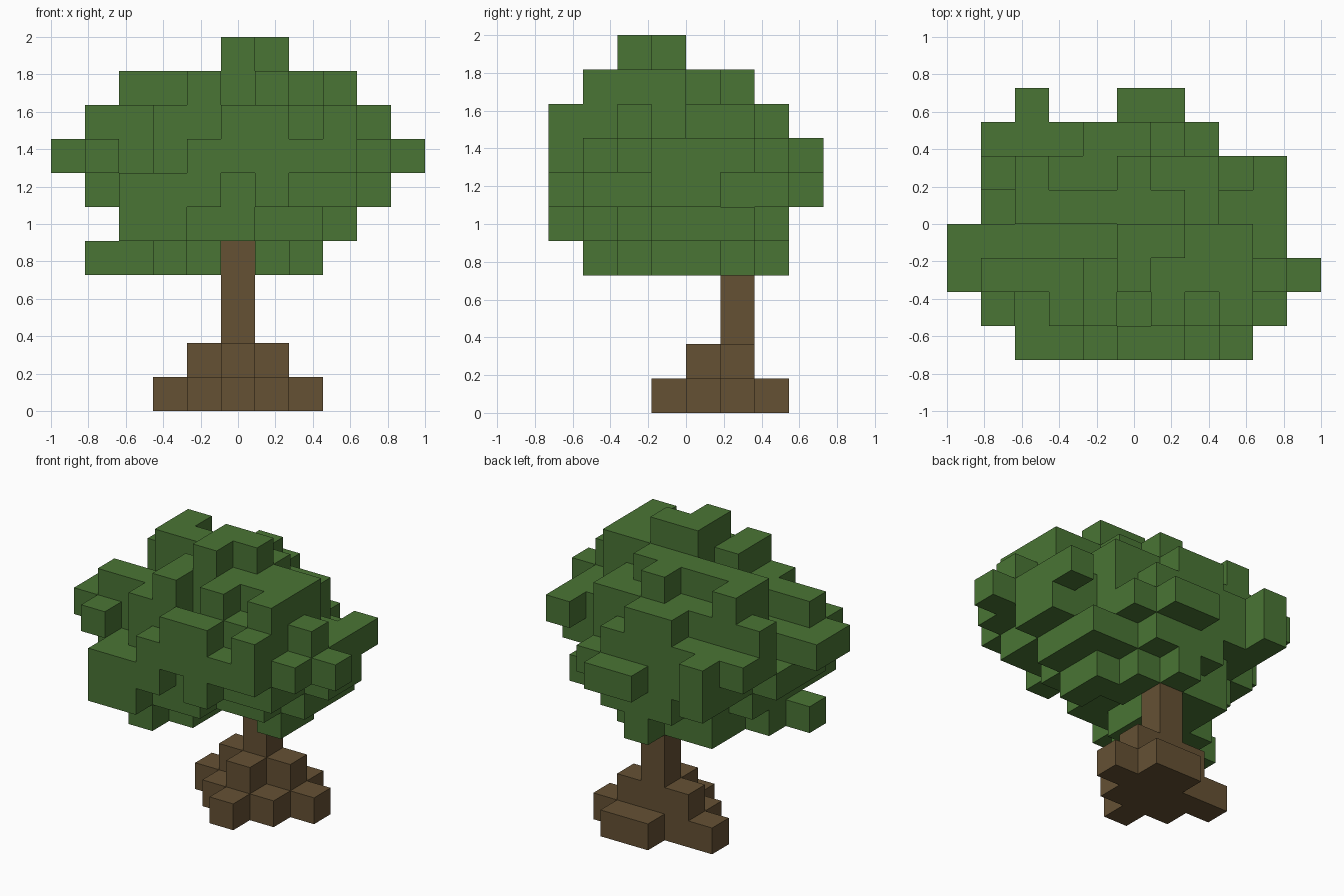
import bpy, bmesh
from mathutils import Vector

cube = bpy.data.objects.get("Cube")
if cube:
    bpy.data.objects.remove(cube, do_unlink=True)

CELL = 2 / 11
EMPTY = "..........."

# Each layer is a plan of blocks: rows run front to back, columns run along x
ROOTS = [
    [EMPTY, EMPTY, EMPTY,
     ".....#.....",
     "....###....",
     "...#####...",
     ".....##...."],
    [EMPTY, EMPTY, EMPTY, EMPTY,
     ".....#.....",
     "....###...."],
]
STEM = [[EMPTY] * 5 + [".....#....."]] * 3

CANOPY = [
    [EMPTY,
     "...#.......",
     ".####......",
     "..###..#...",
     "...##.##...",
     "...##.#....",
     ".....#....."],
    ["..##.......",
     "..####.....",
     "..######...",
     "..#######..",
     "..#######..",
     "...######..",
     "....###...."],
    ["..###.#....",
     "..#######..",
     ".########..",
     ".#########.",
     ".#########.",
     "..######...",
     "..######...",
     "..#..##...."],
    ["....#####..",
     ".#.#######.",
     "###########",
     "##########.",
     "..########.",
     ".#######.#.",
     ".######....",
     "..#........"],
    [".....##.#..",
     "...##.###..",
     ".#########.",
     ".....####..",
     "..######...",
     ".#######...",
     "....##....."],
    [EMPTY,
     "....#.#.#..",
     "....#####..",
     ".....####..",
     "..#####....",
     "..#..#....."],
    [EMPTY, EMPTY,
     ".....#.....",
     ".....##...."],
]


def make_material(name, rgb):
    mat = bpy.data.materials.new(name)
    mat.use_nodes = True
    color = (*rgb, 1)
    mat.diffuse_color = color
    bsdf = mat.node_tree.nodes["Principled BSDF"]
    bsdf.inputs["Base Color"].default_value = color
    bsdf.inputs["Roughness"].default_value = 1
    return mat


def block_cells(layers, base):
    return {(i, j, base + k)
            for k, rows in enumerate(layers)
            for j, row in enumerate(rows)
            for i, mark in enumerate(row) if mark == "#"}


def build_blocks(name, layers, base, mat):
    """Outer skin of a stack of blocks, with flat areas merged."""
    cells = block_cells(layers, base)
    bm = bmesh.new()
    corners = {}

    def corner(p):
        key = tuple(round(c) for c in p)
        if key not in corners:
            x, y, z = key
            corners[key] = bm.verts.new(((x - 5.5) * CELL, (y - 4) * CELL, z * CELL))
        return corners[key]

    for cell in cells:
        mid = Vector(cell) + Vector((.5, .5, .5))
        for axis in range(3):
            for sign in (-1, 1):
                n = Vector((0, 0, 0))
                n[axis] = sign
                if tuple(round(c) for c in Vector(cell) + n) in cells:
                    continue
                u = Vector((0, 0, 0))
                u[(axis + 1) % 3] = 1
                v = n.cross(u)
                ring = [mid + (n + a * u + b * v) / 2
                        for a, b in ((-1, -1), (1, -1), (1, 1), (-1, 1))]
                bm.faces.new([corner(p) for p in ring])
    bmesh.ops.dissolve_limit(bm, angle_limit=0.01, verts=bm.verts, edges=bm.edges)
    mesh = bpy.data.meshes.new(name)
    bm.to_mesh(mesh)
    bm.free()
    mesh.materials.append(mat)
    obj = bpy.data.objects.new(name, mesh)
    bpy.context.collection.objects.link(obj)
    return obj


bark = make_material("bark_brown", (0.13, 0.082, 0.034))
leaf = make_material("leaf_green", (0.068, 0.178, 0.035))

# Stepped roots, slim trunk and leafy crown
build_blocks("trunk", ROOTS + STEM, 0, bark)
build_blocks("canopy", CANOPY, 4, leaf)
